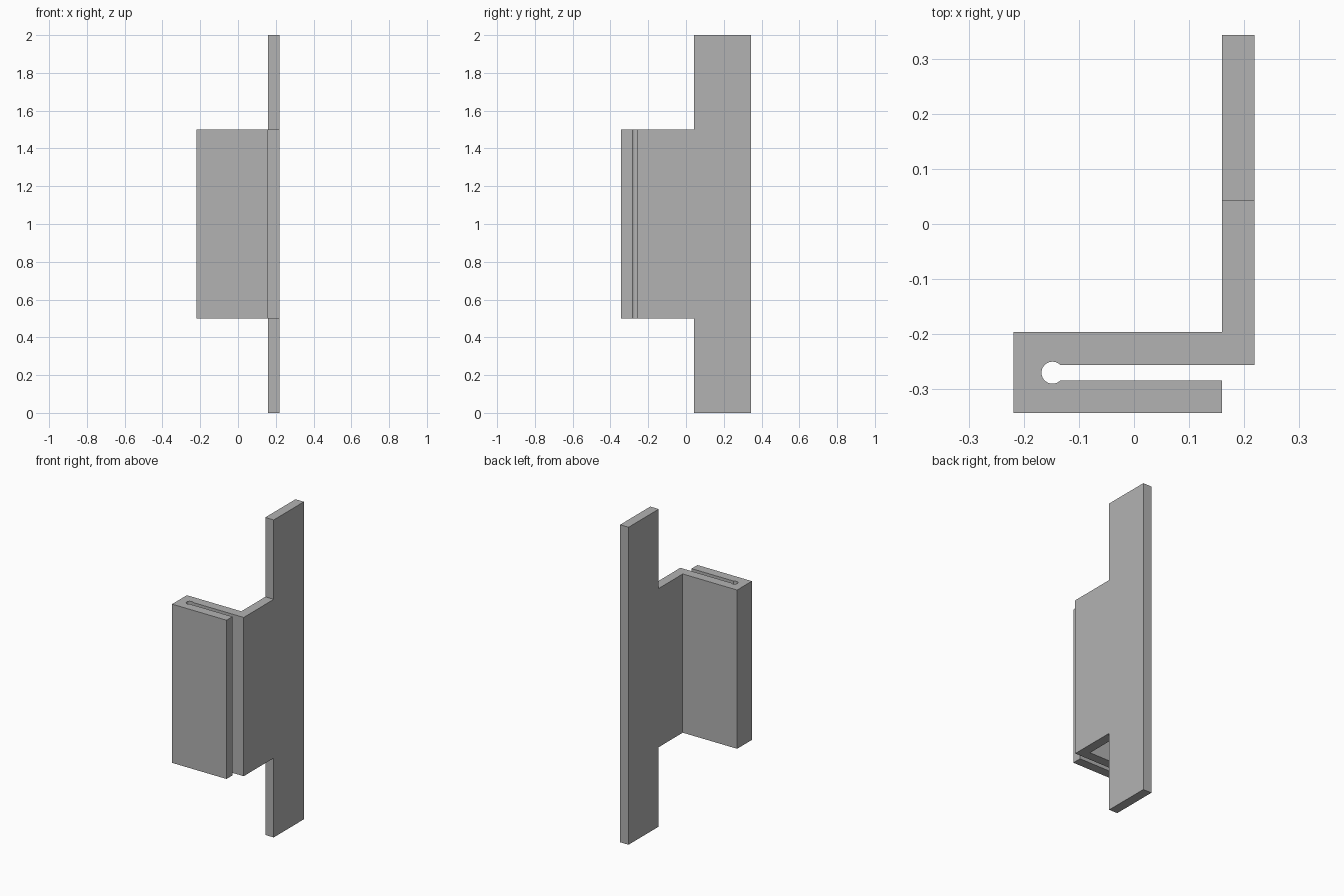
import bpy, bmesh
from math import asin, cos, sin, pi, radians

if "Cube" in bpy.data.objects:
    bpy.data.objects.remove(bpy.data.objects["Cube"], do_unlink=True)

grey = bpy.data.materials.new("plain grey")
grey.use_nodes = True
grey.diffuse_color = (0.448, 0.448, 0.448, 1)
grey.node_tree.nodes["Principled BSDF"].inputs["Base Color"].default_value = grey.diffuse_color


def extrude_profile(name, outline, z0, z1):
    """Raise a closed xy outline from z0 to z1."""
    bm = bmesh.new()
    base = bm.faces.new([bm.verts.new((x, y, z0)) for x, y in outline])
    top = bmesh.ops.extrude_face_region(bm, geom=[base], use_keep_orig=True)["geom"]
    for v in top:
        if isinstance(v, bmesh.types.BMVert):
            v.co.z = z1
    bmesh.ops.recalc_face_normals(bm, faces=bm.faces[:])
    mesh = bpy.data.meshes.new(name)
    bm.to_mesh(mesh)
    bm.free()
    mesh.materials.append(grey)
    obj = bpy.data.objects.new(name, mesh)
    bpy.context.collection.objects.link(obj)
    bpy.ops.object.select_all(action='DESELECT')
    obj.select_set(True)
    bpy.context.view_layer.objects.active = obj
    bpy.ops.object.shade_smooth_by_angle(angle=radians(30))
    return obj


# Main dimensions
left, right = -0.219, 0.219
front, back = -0.343, 0.343
wall_x, step_y = 0.16, 0.043
leg_y = -0.196
slot_front, slot_back = -0.284, -0.256

# Round relief at the closed end of the slot
radius, cx = 0.02, -0.148
cy = (slot_front + slot_back) / 2
mouth = asin((slot_back - slot_front) / 2 / radius)
steps = 28
relief = []
for i in range(steps + 1):
    a = mouth + (2 * pi - 2 * mouth) * i / steps
    relief.append((cx + radius * cos(a), cy + radius * sin(a)))

# Folded clip with slot, and the web that joins it to the plate
extrude_profile("folded_clip", [
    (wall_x, step_y), (wall_x, leg_y), (left, leg_y), (left, front),
    (wall_x, front), (wall_x, slot_front), *reversed(relief),
    (right, slot_back), (right, step_y)], 0.5, 1.5)

# Tall mounting plate
extrude_profile("mounting_plate", [
    (wall_x, step_y), (right, step_y), (right, back), (wall_x, back)], 0, 2)
